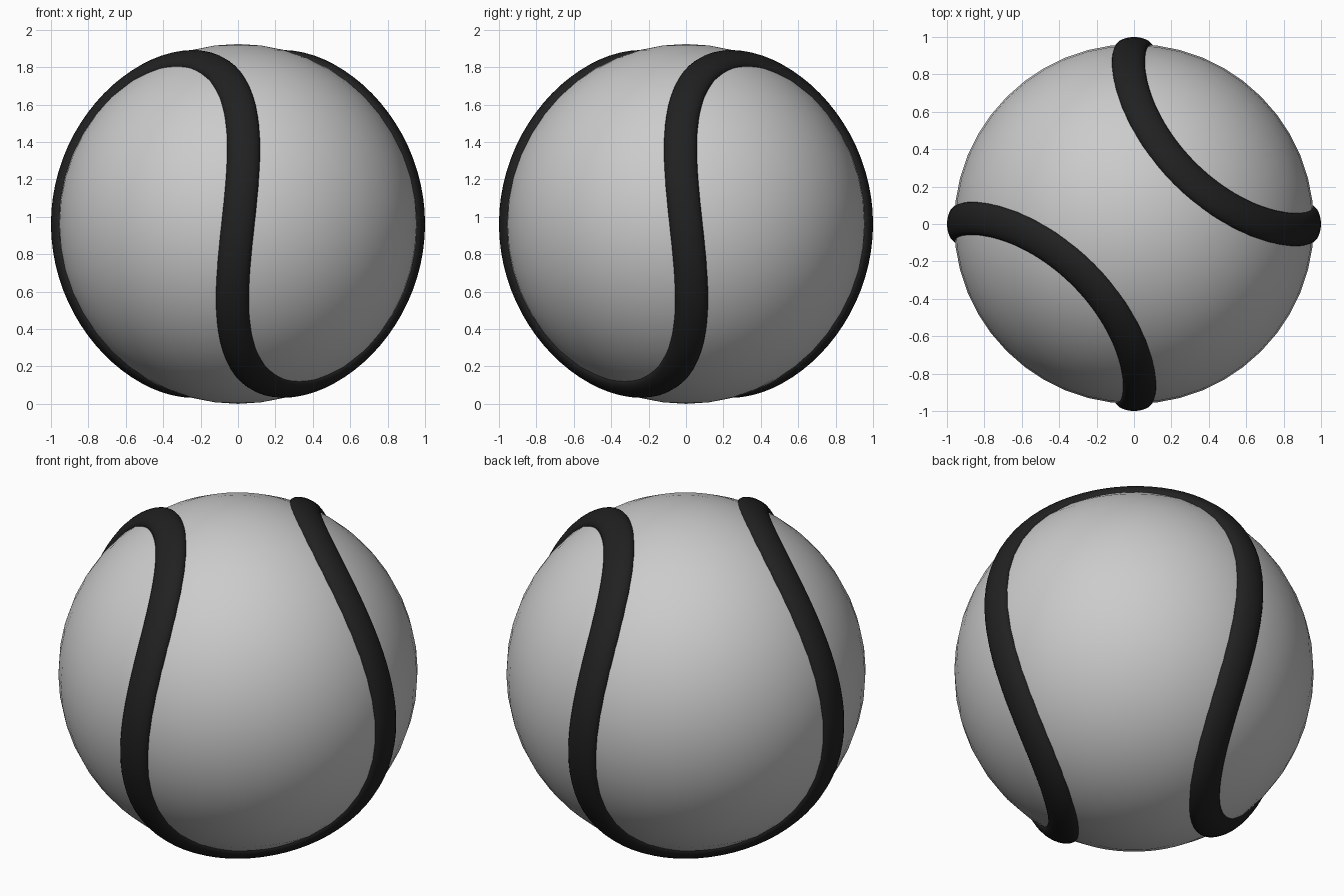
import bpy, bmesh
from math import sin, cos, pi
from mathutils import Vector

if "Cube" in bpy.data.objects:
    bpy.data.objects.remove(bpy.data.objects["Cube"])

R = 0.962                      # ball radius, also its centre height
CENTRE = Vector((0, 0, R))

# ball core
bpy.ops.mesh.primitive_uv_sphere_add(segments=48, ring_count=24, radius=R, location=CENTRE)
ball = bpy.context.object
ball.name = "ball"
bpy.ops.object.shade_smooth()


# seam path: closed wave lying on a unit sphere
def path(t):
    a, b = 0.7, 0.3
    return Vector((a * cos(t) + b * cos(3 * t),
                   a * sin(t) - b * sin(3 * t),
                   2 * (a * b) ** 0.5 * sin(2 * t)))


# seam band: flattened oval swept along the path
N, M = 160, 20
HALF_W, HALF_H = 0.088, 0.045
bm = bmesh.new()
rings = []
for i in range(N):
    t = 2 * pi * i / N
    out = path(t).normalized()
    tangent = (path(t + 0.001) - path(t - 0.001)).normalized()
    side = tangent.cross(out)
    rings.append([bm.verts.new(out * (1 - HALF_H + HALF_H * sin(2 * pi * j / M))
                               + side * HALF_W * cos(2 * pi * j / M))
                  for j in range(M)])
for i in range(N):
    p, q = rings[i], rings[(i + 1) % N]
    for j in range(M):
        k = (j + 1) % M
        bm.faces.new((p[j], p[k], q[k], q[j])).smooth = True
bmesh.ops.recalc_face_normals(bm, faces=bm.faces)
mesh = bpy.data.meshes.new("seam")
bm.to_mesh(mesh)
bm.free()
seam = bpy.data.objects.new("seam", mesh)
seam.location = CENTRE
bpy.context.collection.objects.link(seam)

# dark seam colour
dark = bpy.data.materials.new("dark_seam")
dark.diffuse_color = (0.015, 0.015, 0.015, 1)
dark.use_nodes = True
dark.node_tree.nodes["Principled BSDF"].inputs["Base Color"].default_value = dark.diffuse_color
mesh.materials.append(dark)
